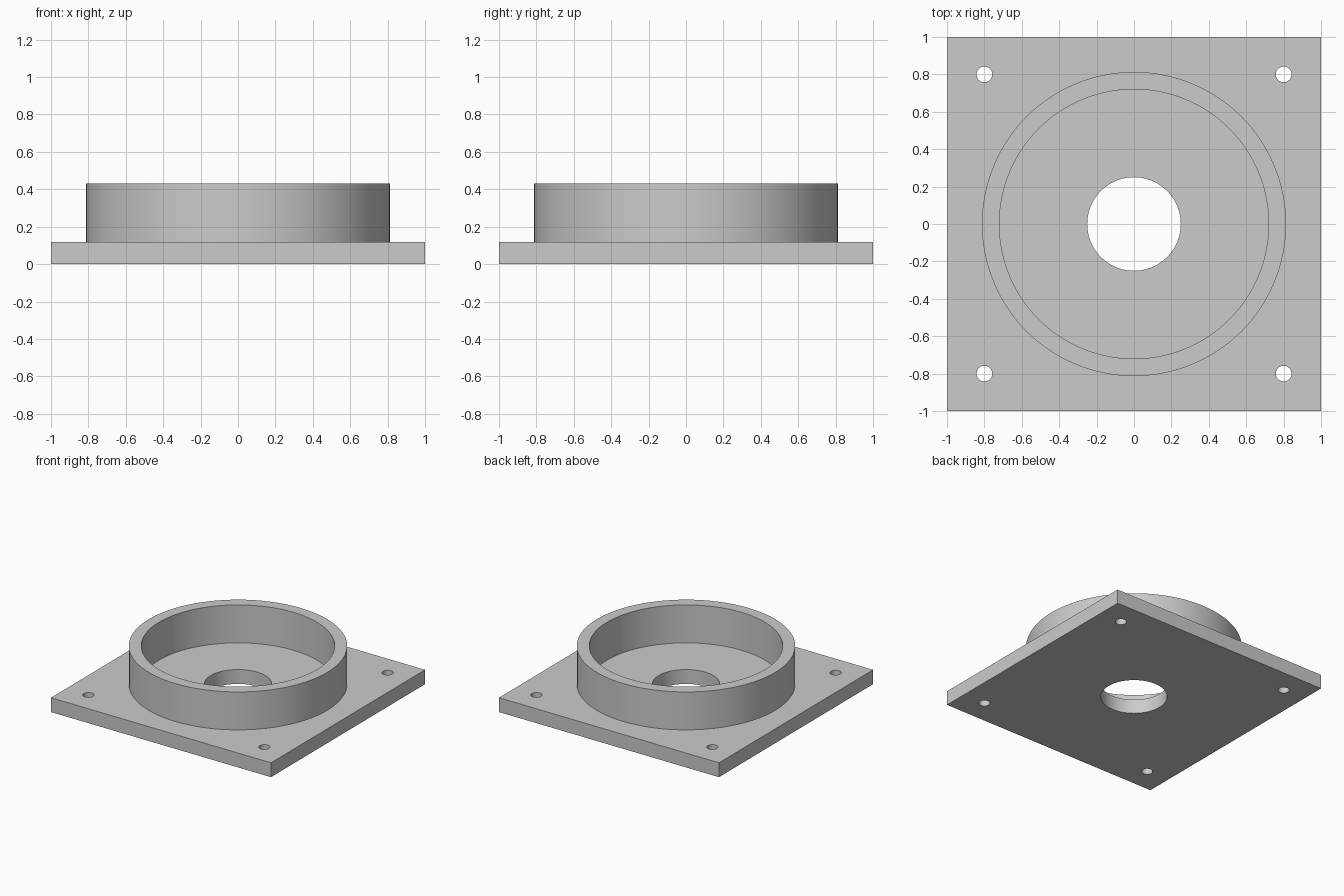
import bpy
import math

old = bpy.data.objects.get("Cube")
if old:
    bpy.data.objects.remove(old, do_unlink=True)

PLATE_TOP, RING_TOP = 0.118, 0.43
RING_OUTER, RING_INNER = 0.813, 0.72
BORE, BOLT_HOLE, BOLT_POS = 0.25, 0.042, 0.8

grey = bpy.data.materials.new("plain_grey")
grey.use_nodes = True
colour = (0.6, 0.6, 0.6, 1)
grey.diffuse_color = colour
grey.node_tree.nodes["Principled BSDF"].inputs["Base Color"].default_value = colour


def cylinder(name, radius, bottom, top, x=0, y=0, sides=128):
    bpy.ops.mesh.primitive_cylinder_add(
        vertices=sides, radius=radius, depth=top - bottom,
        location=(x, y, (top + bottom) / 2))
    obj = bpy.context.object
    obj.name = name
    return obj


def cut(target, cutter):
    """Subtract the cutter from the target, then discard it."""
    mod = target.modifiers.new("hole", 'BOOLEAN')
    mod.operation = 'DIFFERENCE'
    mod.solver = 'EXACT'
    mod.object = cutter
    bpy.context.view_layer.objects.active = target
    bpy.ops.object.modifier_apply(modifier=mod.name)
    bpy.data.objects.remove(cutter, do_unlink=True)


def finish(obj):
    obj.data.materials.clear()
    obj.data.materials.append(grey)
    bpy.ops.object.select_all(action='DESELECT')
    obj.select_set(True)
    bpy.context.view_layer.objects.active = obj
    bpy.ops.object.shade_smooth_by_angle(angle=math.radians(30))


# Square base plate with a central bore and four corner bolt holes
bpy.ops.mesh.primitive_cube_add(size=2, location=(0, 0, PLATE_TOP / 2))
plate = bpy.context.object
plate.name = "base_plate"
plate.scale.z = PLATE_TOP / 2
bpy.ops.object.transform_apply(location=False, rotation=False, scale=True)
cut(plate, cylinder("bore_cutter", BORE, -0.2, 0.4))
for sx in (-1, 1):
    for sy in (-1, 1):
        cut(plate, cylinder("bolt_cutter", BOLT_HOLE, -0.2, 0.4,
                            sx * BOLT_POS, sy * BOLT_POS, 48))
finish(plate)

# Raised ring wall standing on the plate
ring = cylinder("ring_wall", RING_OUTER, PLATE_TOP, RING_TOP)
cut(ring, cylinder("ring_cutter", RING_INNER, -0.2, 0.8))
finish(ring)
